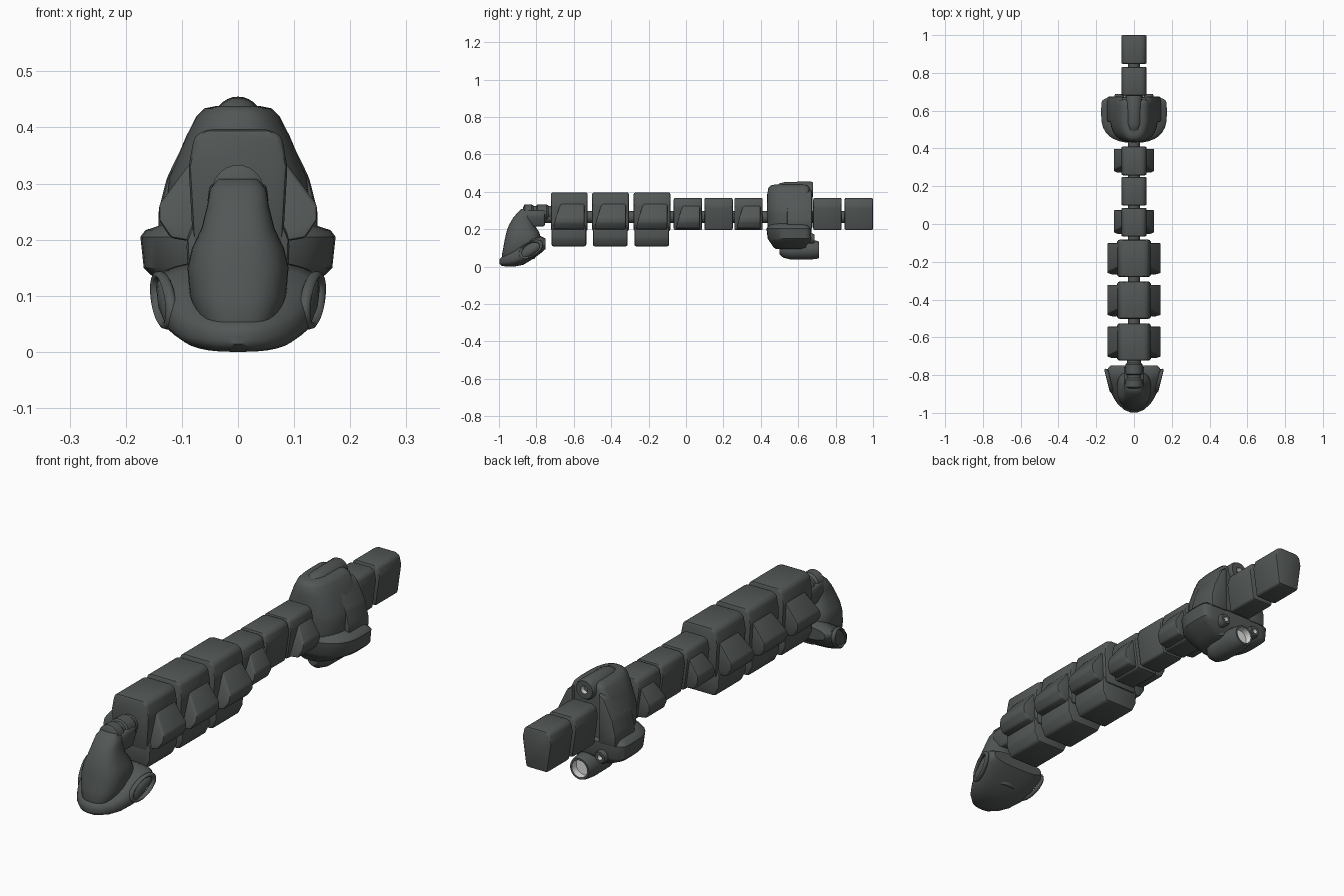
import bpy, bmesh, math
from mathutils import Vector

if "Cube" in bpy.data.objects:
    bpy.data.objects.remove(bpy.data.objects["Cube"])


def material(name, rgb):
    m = bpy.data.materials.new(name)
    m.diffuse_color = (*rgb, 1)
    m.use_nodes = True
    m.node_tree.nodes["Principled BSDF"].inputs["Base Color"].default_value = m.diffuse_color
    return m


DARK = material("dark grey metal", (0.085, 0.095, 0.093))
LIGHT = material("light bore", (0.75, 0.75, 0.74))


def finish(name, bm, angle=35):
    bmesh.ops.recalc_face_normals(bm, faces=bm.faces)
    me = bpy.data.meshes.new(name)
    bm.to_mesh(me)
    bm.free()
    me.materials.append(DARK)
    me.materials.append(LIGHT)
    ob = bpy.data.objects.new(name, me)
    bpy.context.collection.objects.link(ob)
    bpy.ops.object.select_all(action='DESELECT')
    ob.select_set(True)
    bpy.context.view_layer.objects.active = ob
    bpy.ops.object.shade_smooth_by_angle(angle=math.radians(angle))
    return ob


def loft(name, rings, angle=35):
    """Skin a list of closed point rings and cap both ends."""
    bm = bmesh.new()
    vs = [[bm.verts.new(p) for p in r] for r in rings]
    n = len(vs[0])
    for a, b in zip(vs, vs[1:]):
        for i in range(n):
            j = (i + 1) % n
            bm.faces.new((a[i], a[j], b[j], b[i]))
    bm.faces.new(vs[0])
    bm.faces.new(vs[-1])
    return finish(name, bm, angle)


def oval(rx, ry, power, n=32):
    """Points of a superellipse."""
    out = []
    for i in range(n):
        t = 2 * math.pi * i / n
        c, s = math.cos(t), math.sin(t)
        out.append((rx * math.copysign(abs(c) ** (2 / power), c),
                    ry * math.copysign(abs(s) ** (2 / power), s)))
    return out


def flat_ring(z, w, y0, y1, power=2.6):
    return [(x, (y0 + y1) / 2 + y, z) for x, y in oval(w, (y1 - y0) / 2, power)]


def d_ring(z, w, y0, y1):
    """Horizontal ring, rounded at the front and squared at the back."""
    ym = y0 + (y1 - y0) * 0.62
    out = []
    for (x, y), (xb, yb) in zip(oval(w, 1, 2.5), oval(w, 1, 7)):
        out.append((x, ym + y * (ym - y0), z) if y < 0 else (xb, ym + yb * (y1 - ym), z))
    return out


def prism(name, profile, y0, y1, bevel, lean=None):
    """Extrude an x/z profile along y, bevelled; lean pulls high front points back."""
    bm = bmesh.new()
    a = [bm.verts.new((x, y0, z)) for x, z in profile]
    b = [bm.verts.new((x, y1, z)) for x, z in profile]
    n = len(a)
    for i in range(n):
        j = (i + 1) % n
        bm.faces.new((a[i], a[j], b[j], b[i]))
    bm.faces.new(a)
    bm.faces.new(b)
    if lean:
        for v in a:
            v.co.y += lean[1] * max(0, v.co.z - lean[0])
    bmesh.ops.recalc_face_normals(bm, faces=bm.faces)
    bmesh.ops.bevel(bm, geom=bm.edges[:], offset=bevel, segments=2, profile=0.5,
                    affect='EDGES', clamp_overlap=True)
    return finish(name, bm, 40)


def both(half):
    """Mirror a right-hand half profile."""
    return half + [(-x, z) for x, z in reversed(half)]


def tube(name, x, z, stations, bore=0):
    """Turned part along y from (y, radius) stations; bore opens the back end."""
    n = 28

    def ring(y, r):
        return [(x + r * math.cos(2 * math.pi * i / n), y,
                 z + r * math.sin(2 * math.pi * i / n)) for i in range(n)]
    st = list(stations)
    if bore:
        st += [(st[-1][0], bore), (st[-1][0] - 0.03, bore)]
    ob = loft(name, [ring(*s) for s in st])
    if bore:
        yend = stations[-1][0]
        for p in ob.data.polygons:
            r = max((Vector((v.x - x, v.z - z)).length
                     for v in (ob.data.vertices[k].co for k in p.vertices)))
            if r < bore + 1e-4 and p.center.y < yend - 0.001 and p.center.y > yend - 0.04:
                p.material_index = 1
    return ob


# Large body segments: core, belly and side flaps
BIG = both([(0.055, 0.397), (0.078, 0.385), (0.088, 0.33), (0.08, 0.19)])
BELLY = both([(0.08, 0.23), (0.092, 0.2), (0.09, 0.15), (0.07, 0.108)])
BIG_FLAP = [(0.06, 0.35), (0.087, 0.335), (0.141, 0.262), (0.141, 0.235), (0.12, 0.203), (0.06, 0.193)]
SMALL = both([(0.04, 0.368), (0.06, 0.358), (0.068, 0.32), (0.05, 0.195)])
SMALL_FLAP = [(0.04, 0.335), (0.068, 0.325), (0.107, 0.265), (0.107, 0.24), (0.09, 0.207), (0.04, 0.2)]


def flaps(name, prof, y0, y1):
    for side, s in (("right", 1), ("left", -1)):
        prism(f"{name}_{side}", [(s * x, z) for x, z in prof], y0, y1, 0.007, (0.22, 0.35))


for i, y in enumerate((-0.723, -0.502, -0.28)):
    prism(f"large_segment_{i}", BIG, y, y + 0.197, 0.011)
    prism(f"belly_block_{i}", BELLY, y + 0.004, y + 0.19, 0.011)
    flaps(f"large_flap_{i}", BIG_FLAP, y + 0.012, y + 0.18)

# Small body and tail segments
for i, y in enumerate((-0.066, 0.098, 0.258, 0.68, 0.848)):
    prism(f"small_segment_{i}", SMALL, y, y + 0.152, 0.009)
    if i in (0, 2):
        flaps(f"small_flap_{i}", SMALL_FLAP, y + 0.012, y + 0.14)

# Hidden core rod linking the segments
tube("link_rod", 0, 0.265, [(-0.78, 0.032), (0.95, 0.032)])

# Head: flared base, upright column and neck
HEAD = [(-0.997, .02, .014, .04), (-0.985, .05, .004, .052), (-0.955, .085, 0, .07), (-0.92, .108, 0, .09),
        (-0.87, .132, .01, .125), (-0.82, .144, .04, .152), (-0.775, .146, .073, .163), (-0.75, .125, .095, .15)]
loft("head_base", [[(x, y, (a + b) / 2 + z) for x, z in oval(w, (b - a) / 2, 2.6)]
                   for y, w, a, b in HEAD], 45)
COLUMN = [(.04, .06, -.98, -.81), (.06, .073, -.985, -.8), (.1, .086, -.977, -.785), (.15, .09, -.968, -.775),
          (.185, .082, -.96, -.785), (.22, .065, -.948, -.81), (.26, .055, -.925, -.82),
          (.29, .05, -.90, -.82), (.308, .036, -.88, -.83)]
loft("head_column", [flat_ring(*r) for r in COLUMN], 45)
tube("neck", 0, 0.287, [(-.872, .03), (-.862, .046), (-.825, .046), (-.815, .038),
                        (-.80, .038), (-.795, .046), (-.745, .046), (-.735, .038), (-.71, .038)])
prism("neck_bracket", both([(.05, .30), (.055, .27), (.04, .215)]), -.85, -.755, .008)

# Oval side openings of the head base: raised rims
for side, s in (("right", 1), ("left", -1)):
    bm = bmesh.new()
    rows = []
    for i in range(28):
        t = 2 * math.pi * i / 28
        u, v = .062 * math.cos(t), .036 * math.sin(t)
        row = []
        for j in range(8):
            q = 2 * math.pi * j / 8
            k = 1 + .16 * math.cos(q)
            y = -.83 + (u * .84 - v * .54) * k
            z = .092 + (u * .54 + v * .84) * k
            row.append(bm.verts.new((s * (.133 + (y + .83) * .25 + .01 * math.sin(q)), y, z)))
        rows.append(row)
    for i in range(28):
        a, b = rows[i], rows[(i + 1) % 28]
        for j in range(8):
            k = (j + 1) % 8
            bm.faces.new((a[j], a[k], b[k], b[j]))
    finish(f"head_rim_{side}", bm, 60)

# Cowl: tall hood, flared skirt and side ribs
HOOD = [(.1, .07, .47, .64), (.13, .1, .45, .65), (.2, .122, .437, .66), (.28, .127, .432, .66), (.31, .124, .432, .66),
        (.385, .092, .434, .66), (.42, .074, .44, .66), (.434, .06, .452, .65), (.438, .04, .47, .63)]
loft("cowl_hood", [d_ring(*r) for r in HOOD], 40)
SKIRT = [(.095, .07, .48, .62), (.108, .1, .465, .64), (.137, .155, .445, .665), (.15, .168, .437, .67),
         (.205, .174, .43, .67), (.217, .165, .44, .66), (.235, .11, .45, .64)]
loft("cowl_skirt", [d_ring(*r) for r in SKIRT], 35)
for side, s in (("right", 1), ("left", -1)):
    prism(f"cowl_rib_{side}", [(s * x, z) for x, z in
          [(.06, .41), (.088, .39), (.127, .31), (.142, .25), (.142, .2), (.06, .2)]], .54, .675, .01)
    # Small rear nozzles
    tube(f"small_nozzle_{side}", s * .078, .15, [(.56, .026), (.68, .026), (.688, .022)], .011)

# Top knob and lower exhaust tube
tube("top_knob", 0, .412, [(.485, .02), (.50, .033), (.53, .041), (.67, .043), (.68, .038)], .016)
tube("lower_tube", 0, .09, [(.50, .025), (.52, .042), (.56, .052), (.66, .053), (.70, .048), (.712, .044)], .036)
